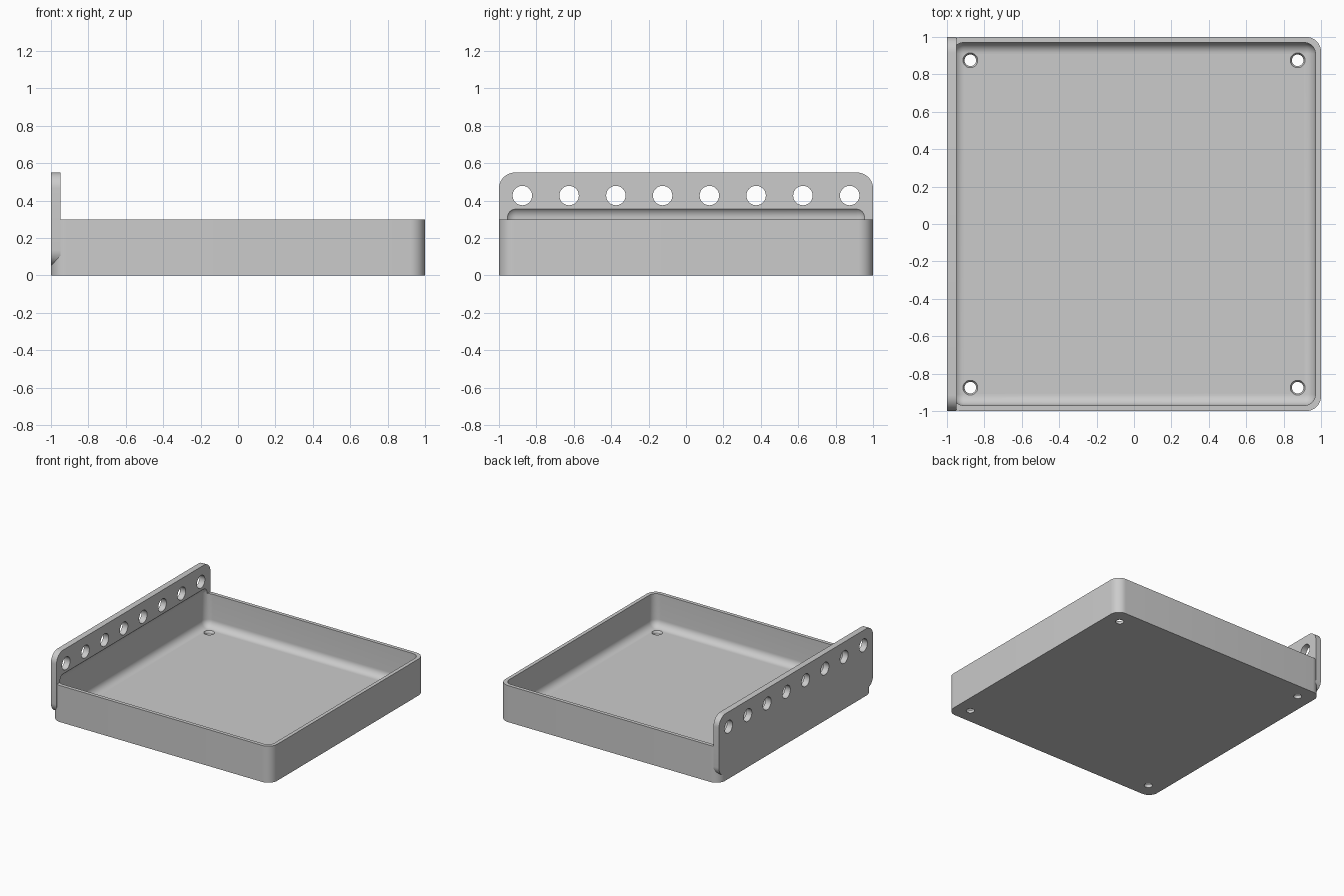
import bpy
import bmesh
import math
from mathutils import Matrix, Vector

if "Cube" in bpy.data.objects:
    bpy.data.objects.remove(bpy.data.objects["Cube"], do_unlink=True)

grey = bpy.data.materials.new("plain grey")
grey.use_nodes = True
colour = (0.6, 0.6, 0.6, 1)
grey.diffuse_color = colour
grey.node_tree.nodes["Principled BSDF"].inputs["Base Color"].default_value = colour


def add_object(name, bm):
    bmesh.ops.recalc_face_normals(bm, faces=bm.faces)
    mesh = bpy.data.meshes.new(name)
    bm.to_mesh(mesh)
    bm.free()
    mesh.materials.append(grey)
    obj = bpy.data.objects.new(name, mesh)
    bpy.context.collection.objects.link(obj)
    return obj


def rounded_box(name, low, high, radius, axis=None, segments=10):
    """Box rounded on the edges along one axis, or on all edges."""
    low, high = Vector(low), Vector(high)
    bm = bmesh.new()
    bmesh.ops.create_cube(bm, size=1)
    bmesh.ops.scale(bm, vec=high - low, verts=bm.verts)
    bmesh.ops.translate(bm, vec=(low + high) / 2, verts=bm.verts)
    edges = [e for e in bm.edges if axis is None
             or abs(e.verts[0].co[axis] - e.verts[1].co[axis]) > 0.01]
    bmesh.ops.bevel(bm, geom=edges, offset=radius, segments=segments,
                    profile=0.5, affect='EDGES')
    return add_object(name, bm)


def add_cone(bm, centre, bottom, top, depth, turn=Matrix()):
    bmesh.ops.create_cone(bm, cap_ends=True, segments=32, radius1=bottom,
                          radius2=top, depth=depth,
                          matrix=Matrix.Translation(centre) @ turn)


def combine(target, other, operation):
    mod = target.modifiers.new(operation, 'BOOLEAN')
    mod.operation, mod.solver, mod.object = operation, 'EXACT', other
    bpy.context.view_layer.objects.active = target
    bpy.ops.object.modifier_apply(modifier=mod.name)
    bpy.data.objects.remove(other, do_unlink=True)


# Tray body with a taller mounting plate on its right side
tray = rounded_box("tray", (-1, -1, 0), (1, 1, 0.3), 0.08, axis=2)
plate = rounded_box("mounting_plate", (-1, -1, 0.05), (-0.95, 1, 0.55), 0.085, axis=0)
combine(tray, plate, 'UNION')

# Hollow with rounded floor, also biting a shallow recess into the plate
hollow = rounded_box("hollow", (-0.97, -0.97, 0.03), (0.97, 0.97, 0.37), 0.06)
combine(tray, hollow, 'DIFFERENCE')

# Row of round holes through the plate
bm = bmesh.new()
for i in range(8):
    add_cone(bm, (-0.975, -0.875 + 0.25 * i, 0.427), 0.052, 0.052, 0.2,
             Matrix.Rotation(math.pi / 2, 4, 'Y'))
combine(tray, add_object("plate_holes", bm), 'DIFFERENCE')

# Countersunk screw holes in the floor corners
for name, bottom, top, z, depth in (("screw_holes", 0.031, 0.031, 0.02, 0.1),
                                    ("countersinks", 0.03, 0.042, 0.024, 0.02)):
    bm = bmesh.new()
    for x in (-0.875, 0.875):
        for y in (-0.875, 0.875):
            add_cone(bm, (x, y, z), bottom, top, depth)
    combine(tray, add_object(name, bm), 'DIFFERENCE')

bpy.ops.object.select_all(action='DESELECT')
tray.select_set(True)
bpy.context.view_layer.objects.active = tray
bpy.ops.object.shade_smooth_by_angle(angle=math.radians(30))
